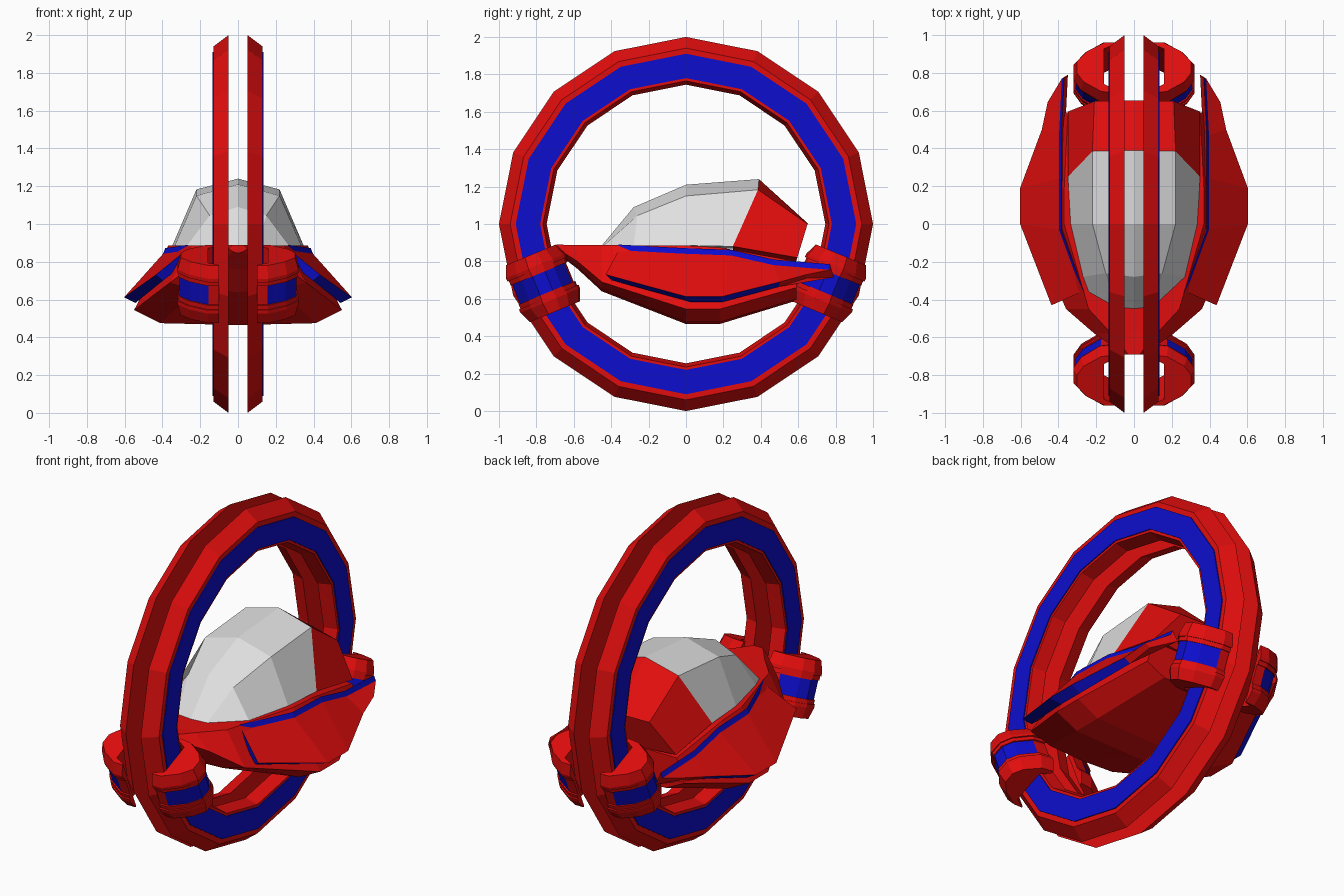
import bpy, bmesh, math
from mathutils import Vector

if "Cube" in bpy.data.objects:
    bpy.data.objects.remove(bpy.data.objects["Cube"])


def material(name, rgb):
    m = bpy.data.materials.new(name)
    m.diffuse_color = (*rgb, 1)
    m.use_nodes = True
    m.node_tree.nodes["Principled BSDF"].inputs["Base Color"].default_value = m.diffuse_color
    return m


RED = material("red paint", (0.75, 0.004, 0.004))
BLUE = material("blue trim", (0.004, 0.004, 0.62))
GREY = material("canopy grey", (0.75, 0.75, 0.75))


def loft(name, sections, mats, rule=None, closed=False):
    """Skin closed point loops; rule(segment, column) gives the material slot,
    with column None for the end caps (segment 0 or 1)."""
    bm = bmesh.new()
    rows = [[bm.verts.new(p) for p in s] for s in sections]
    n, k = len(rows[0]), len(rows)
    for i in range(k if closed else k - 1):
        a, b = rows[i], rows[(i + 1) % k]
        for j in range(n):
            f = bm.faces.new((a[j], a[(j + 1) % n], b[(j + 1) % n], b[j]))
            f.material_index = rule(i, j) if rule else 0
    if not closed:
        for e, row in enumerate((rows[0], rows[-1])):
            f = bm.faces.new(row)
            f.material_index = rule(e, None) if rule else 0
    bmesh.ops.remove_doubles(bm, verts=bm.verts, dist=1e-4)
    bmesh.ops.recalc_face_normals(bm, faces=bm.faces)
    me = bpy.data.meshes.new(name)
    bm.to_mesh(me)
    bm.free()
    for m in mats:
        me.materials.append(m)
    ob = bpy.data.objects.new(name, me)
    bpy.context.collection.objects.link(ob)
    return ob


def sym(half):
    """Complete a half section by mirroring it in x."""
    return half + [(-x, y, z) for x, y, z in reversed(half)]


def revolve(name, profile, mat, side):
    """Turn an (x, radius) profile around the wheel axle in 16 steps."""
    rings = []
    for i in range(16):
        a = math.tau * i / 16
        rings.append([(side * x, r * math.sin(a), 1 + r * math.cos(a)) for x, r in profile])
    return loft(name, rings, [mat], closed=True)


# Twin wheel rings with blue side bands
for s, tag in ((-1, "left"), (1, "right")):
    revolve(f"{tag}_wheel_ring", [(.05, 1), (.13, .94), (.13, .765), (.05, .745)], RED, s)
    revolve(f"{tag}_wheel_band", [(.125, .91), (.136, .91), (.136, .78), (.125, .78)], BLUE, s)

# Clamp pods: C-shaped shells hugging the rings, with a recessed blue strip
OUTER = [(.655, .10), (.665, .18), (.73, .28), (.79, .32), (.87, .32), (.94, .26), (1.0, .16), (1.0, .10)]
INNER = [(.965, .10), (.935, .16), (.735, .16), (.70, .10)]


def pod(name, sx, sy):
    steps = [(-.165, .84), (-.10, 1), (-.08, 1), (-.08, .95), (-.055, .95), (-.055, .9),
             (.055, .9), (.055, .95), (.08, .95), (.08, 1), (.10, 1), (.165, .84)]
    c, d = math.cos(math.pi / 8), math.sin(math.pi / 8)
    sections = []
    for v, k in steps:
        pts = [(.83 + (u - .83) * k, .10 + (x - .10) * (.5 + .5 * k)) for u, x in OUTER] + INNER
        sections.append([(sx * x, sy * (u * c + v * d), 1 - u * d + v * c) for u, x in pts])
    loft(name, sections, [RED, BLUE],
         lambda i, j: 1 if i == 5 and j is not None and 1 <= j <= 5 else 0)


for sx, a in ((-1, "left"), (1, "right")):
    for sy, b in ((-1, "front"), (1, "back")):
        pod(f"{b}_{a}_clamp", sx, sy)

# Lower hull: (y, top width, top z, side width, side z, bottom width, bottom z)
HULL = [(-.69, .03, .89, .05, .87, .03, .855),
        (-.58, .12, .887, .21, .80, .10, .77),
        (-.45, .24, .887, .36, .69, .22, .65),
        (0, .37, .885, .55, .545, .41, .475),
        (.18, .37, .875, .55, .545, .41, .475),
        (.59, .35, .80, .40, .66, .28, .60)]
loft("hull", [sym([(0, y, tz), (tw, y, tz), (sw, y, sz), (bw, y, bz), (0, y, bz - .01)])
              for y, tw, tz, sw, sz, bw, bz in HULL], [RED])

# Canopy: ridge, shoulder and base points
loft("canopy", [
    sym([(0, -.45, .885), (.1, -.44, .885), (.24, -.36, .885), (0, -.36, .87)]),
    sym([(0, -.28, 1.09), (.15, -.26, 1.045), (.27, -.28, .885), (0, -.28, .87)]),
    sym([(0, 0, 1.21), (.22, 0, 1.15), (.335, 0, .885), (0, 0, .87)]),
    sym([(0, .39, 1.24), (.22, .385, 1.183), (.35, .25, .88), (0, .25, .87)])], [GREY])

# Red block behind the canopy
loft("canopy_rear", [
    sym([(0, .39, 1.24), (.22, .385, 1.183), (.35, .25, .88), (0, .25, .82)]),
    sym([(0, .655, 1.0), (.21, .65, 1.0), (.35, .595, .82), (0, .585, .79)])], [RED])

# Side wings: upper edge point, outer lower edge point, drop of the under edge
WING = [((.265, -.36, .89), (.437, -.43, .73), (-.04, .03, -.03)),
        ((.385, -.03, .872), (.603, 0, .612), (-.06, .03, -.03)),
        ((.385, .24, .862), (.603, .19, .612), (-.06, 0, -.03)),
        ((.385, .47, .81), (.488, .50, .69), (-.04, 0, -.025)),
        ((.37, .77, .785), (.457, .645, .73), (-.03, 0, -.02))]
for s, tag in ((-1, "left"), (1, "right")):
    sections = []
    for top, low, drop in WING:
        t, l = Vector(top), Vector(low)
        pts = [t, t + Vector((.012, 0, -.03)), l, l + Vector(drop), t + Vector((-.02, .02, -.07))]
        sections.append([(s * p.x, p.y, p.z) for p in pts])
    loft(f"{tag}_wing", sections, [RED, BLUE],
         lambda i, j: int(i == 0) if j is None else int(j == 0 or (j == 2 and i < 3)))
